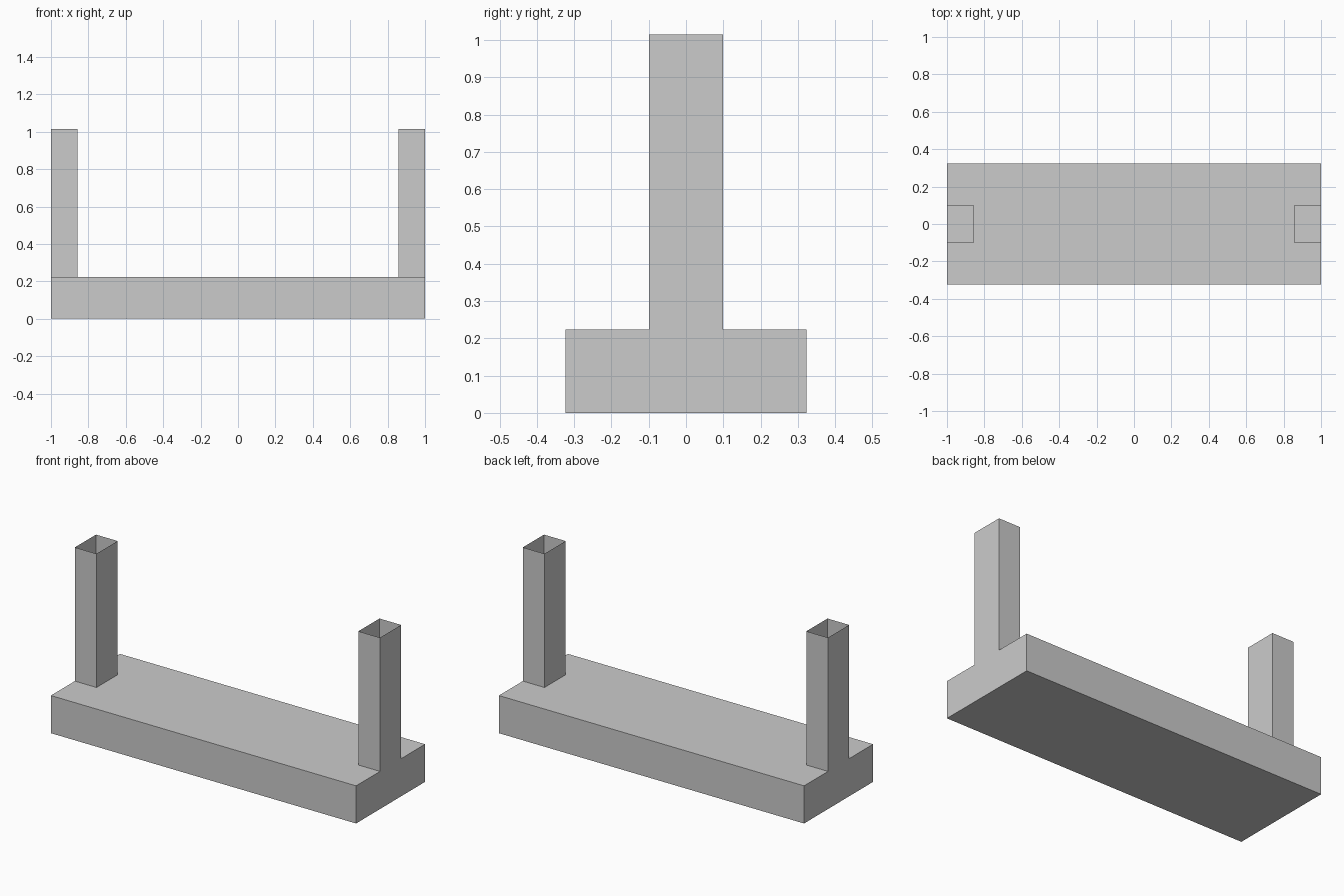
import bpy, bmesh
from mathutils import Matrix, Vector

if "Cube" in bpy.data.objects:
    bpy.data.objects.remove(bpy.data.objects["Cube"])

HALF_X, HALF_Y, BASE_H = 1.0, 0.323, 0.223
POST_IN, POST_Y, TOP = 0.858, 0.099, 1.015

bm = bmesh.new()

# Base slab
bmesh.ops.create_cube(bm, size=1, matrix=Matrix.Translation((0, 0, BASE_H / 2))
                      @ Matrix.Diagonal((2 * HALF_X, 2 * HALF_Y, BASE_H, 1)))

# Cut the post footprints into the slab
for axis, offset in ((0, POST_IN), (1, POST_Y)):
    for side in (-1, 1):
        normal = Vector((0, 0, 0))
        normal[axis] = 1
        bmesh.ops.bisect_plane(bm, geom=bm.verts[:] + bm.edges[:] + bm.faces[:],
                               plane_co=normal * offset * side, plane_no=normal)

# Hollow, open-topped posts pulled up from the footprints
bm.normal_update()
feet = []
for f in bm.faces:
    c = f.calc_center_median()
    if f.normal.z > 0.9 and abs(c.x) > POST_IN and abs(c.y) < POST_Y:
        feet.append(f)
caps = bmesh.ops.extrude_discrete_faces(bm, faces=feet)["faces"]
for cap in caps:
    for v in cap.verts:
        v.co.z = TOP
bmesh.ops.delete(bm, geom=caps, context='FACES')

# Weld the post walls to the slab
bmesh.ops.remove_doubles(bm, verts=bm.verts[:], dist=0.0001)

mesh = bpy.data.meshes.new("base_with_posts")
bm.to_mesh(mesh)
bm.free()
bpy.context.collection.objects.link(bpy.data.objects.new("base_with_posts", mesh))
